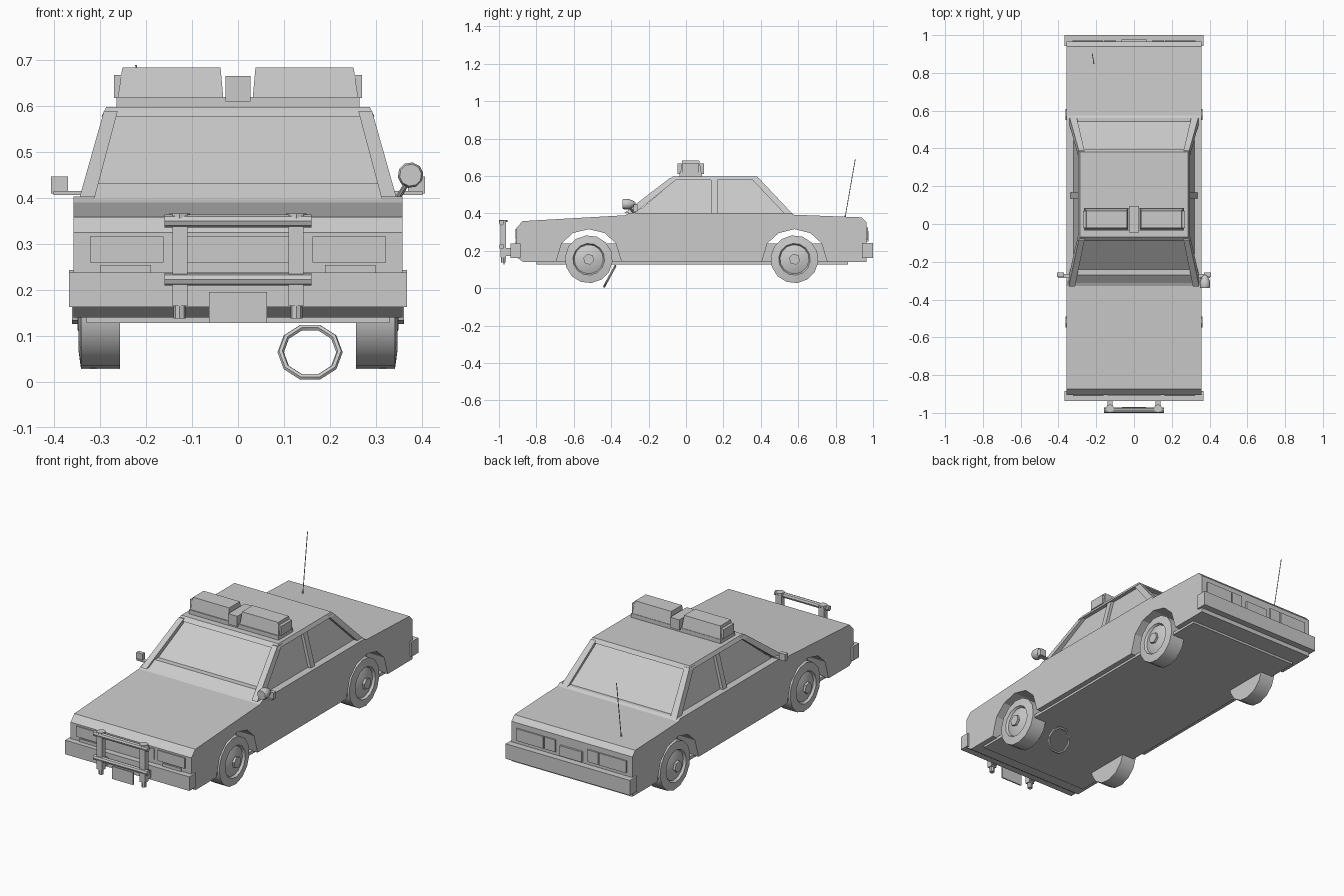
import bpy, bmesh
from math import cos, sin, pi, radians
from mathutils import Vector

if "Cube" in bpy.data.objects:
    bpy.data.objects.remove(bpy.data.objects["Cube"], do_unlink=True)

grey = bpy.data.materials.new("plain_grey")
grey.use_nodes = True
grey.diffuse_color = (0.6, 0.6, 0.6, 1)
grey.node_tree.nodes["Principled BSDF"].inputs["Base Color"].default_value = (0.6, 0.6, 0.6, 1)


def finish(name, bm, smooth=False):
    bmesh.ops.recalc_face_normals(bm, faces=bm.faces)
    mesh = bpy.data.meshes.new(name)
    bm.to_mesh(mesh)
    bm.free()
    mesh.materials.append(grey)
    obj = bpy.data.objects.new(name, mesh)
    bpy.context.collection.objects.link(obj)
    if smooth:
        bpy.ops.object.select_all(action='DESELECT')
        obj.select_set(True)
        bpy.context.view_layer.objects.active = obj
        bpy.ops.object.shade_smooth_by_angle(angle=radians(40))
    return obj


def mirror(obj):
    obj.modifiers.new("mirror", 'MIRROR')
    return obj


def hull(name, pts):
    bm = bmesh.new()
    for p in pts:
        bm.verts.new(p)
    bmesh.ops.convex_hull(bm, input=bm.verts)
    bmesh.ops.dissolve_limit(bm, angle_limit=0.01, verts=bm.verts, edges=bm.edges)
    return finish(name, bm)


def rect(x, y, z):
    return [(a, b, z) for a in x for b in y]


def box(name, x, y, z):
    return hull(name, rect(x, y, z[0]) + rect(x, y, z[1]))


def taper(name, low, high):
    """Solid between two level rectangles, each given as (x, y, z)."""
    return hull(name, rect(*low) + rect(*high))


def extrude_x(name, profile, half):
    bm = bmesh.new()
    face = bm.faces.new([bm.verts.new((-half, y, z)) for y, z in profile])
    new = bmesh.ops.extrude_face_region(bm, geom=[face], use_keep_orig=True)["geom"]
    bmesh.ops.translate(bm, vec=(2 * half, 0, 0),
                        verts=[v for v in new if isinstance(v, bmesh.types.BMVert)])
    return finish(name, bm)


def lathe(name, centre, axis, rings, sides):
    """Rings of (distance along axis, radius) turned about the axis."""
    centre, axis = Vector(centre), Vector(axis).normalized()
    u = axis.orthogonal().normalized()
    w = axis.cross(u)
    bm = bmesh.new()
    loops = []
    for d, r in rings:
        loops.append([bm.verts.new(centre + axis * d + (u * cos(a) + w * sin(a)) * r)
                      for a in (2 * pi * i / sides for i in range(sides))])
    for a, b in zip(loops, loops[1:]):
        for i in range(sides):
            j = (i + 1) % sides
            bm.faces.new((a[i], a[j], b[j], b[i]))
    bm.faces.new(loops[0])
    bm.faces.new(loops[-1])
    return finish(name, bm, True)


def tube(name, p, q, r, sides=8):
    d = Vector(q) - Vector(p)
    return lathe(name, p, d, [(0, r), (d.length, r)], sides)


# Body with wheel arches
AXLES = (-0.52, 0.58)
WHEEL_Z = 0.155
ARCH = [(0.175, 0.14), (0.145, 0.24), (0.085, 0.295), (0, 0.316),
        (-0.085, 0.295), (-0.145, 0.24), (-0.175, 0.14)]
profile = [(-0.87, 0.14), (-0.905, 0.165), (-0.905, 0.325), (-0.873, 0.359),
           (-0.327, 0.39), (-0.30, 0.403), (0.56, 0.403), (0.575, 0.393),
           (0.94, 0.379), (0.965, 0.353), (0.965, 0.14)]
for axle in reversed(AXLES):
    profile += [(axle + y, z) for y, z in ARCH]
extrude_x("body", profile, 0.358)
box("floor", (-0.25, 0.25), (-0.86, 0.95), (0.142, 0.24))
box("underbody_panel", (-0.33, 0.33), (-0.80, 0.865), (0.128, 0.145))

# Cabin
taper("window_glass", ((-0.322, 0.322), (-0.275, 0.55), 0.395),
      ((-0.275, 0.275), (-0.05, 0.365), 0.585))
taper("roof", ((-0.297, 0.297), (-0.09, 0.395), 0.578),
      ((-0.287, 0.287), (-0.07, 0.38), 0.598))
taper("windscreen_sill", ((-0.315, 0.315), (-0.315, -0.25), 0.395),
      ((-0.31, 0.31), (-0.27, -0.24), 0.432))
mirror(taper("front_pillar", ((0.312, 0.345), (-0.33, -0.275), 0.402),
             ((0.262, 0.292), (-0.085, -0.04), 0.59)))
mirror(taper("rear_pillar", ((0.305, 0.343), (0.53, 0.572), 0.395),
             ((0.262, 0.292), (0.345, 0.388), 0.59)))
mirror(taper("middle_pillar", ((0.31, 0.338), (0.135, 0.168), 0.40),
             ((0.265, 0.29), (0.135, 0.168), 0.585)))

# Roof light bar
box("light_bar_base", (-0.265, 0.265), (-0.035, 0.085), (0.595, 0.62))
mirror(taper("light_bar_lens", ((0.032, 0.262), (-0.03, 0.083), 0.618),
             ((0.038, 0.252), (-0.02, 0.07), 0.684)))
mirror(box("light_bar_end", (0.25, 0.27), (-0.02, 0.07), (0.618, 0.668)))
box("light_bar_centre", (-0.027, 0.027), (-0.045, 0.095), (0.61, 0.666))

# Bumpers
box("front_bumper", (-0.368, 0.368), (-0.937, -0.885), (0.163, 0.238))
box("rear_bumper", (-0.368, 0.368), (0.942, 1.0), (0.163, 0.243))

# Front panels
mirror(box("headlight", (0.162, 0.322), (-0.911, -0.903), (0.26, 0.316)))
mirror(box("indicator", (0.19, 0.30), (-0.911, -0.903), (0.236, 0.254)))
box("grille", (-0.14, 0.14), (-0.909, -0.903), (0.26, 0.316))

# Rear panels
mirror(box("tail_light", (0.165, 0.325), (0.963, 0.972), (0.26, 0.325)))
mirror(box("reverse_light", (0.095, 0.158), (0.963, 0.972), (0.26, 0.325)))
box("rear_plate", (-0.065, 0.065), (0.963, 0.976), (0.25, 0.305))

# Push bar
for label, z in (("upper", 0.35), ("lower", 0.223)):
    tube(label + "_push_tube", (-0.16, -0.986, z), (0.16, -0.986, z), 0.014)
mirror(box("push_bar_post", (0.11, 0.143), (-0.992, -0.963), (0.165, 0.36)))
mirror(tube("push_bar_cap", (0.127, -0.977, 0.355), (0.127, -0.977, 0.366), 0.022))
mirror(tube("push_bar_foot", (0.127, -0.977, 0.138), (0.127, -0.977, 0.17), 0.013))
mirror(box("push_bar_bracket", (0.115, 0.14), (-0.965, -0.93), (0.172, 0.215)))
box("front_plate", (-0.063, 0.063), (-0.977, -0.97), (0.128, 0.195))

# Wheels
for label, y in zip(("front", "rear"), AXLES):
    mirror(lathe(label + "_wheel", (0, y, WHEEL_Z), (1, 0, 0),
                 [(0.257, 0.08), (0.257, 0.128), (0.342, 0.128), (0.348, 0.085),
                  (0.336, 0.078), (0.35, 0.04)], 14))
    mirror(tube(label + "_hub", (0.34, y, WHEEL_Z), (0.362, y, WHEEL_Z), 0.03, 6))

# Door mirrors
mirror(box("door_mirror_arm", (0.32, 0.402), (-0.285, -0.265), (0.407, 0.415)))
mirror(box("door_mirror", (0.37, 0.407), (-0.28, -0.258), (0.41, 0.447)))

# Spotlight
lathe("spotlight", (0.376, -0.34, 0.45), (0, 1, 0),
      [(0, 0.024), (0.008, 0.028), (0.035, 0.028), (0.06, 0.016), (0.07, 0.006)], 10)
tube("spotlight_stem", (0.345, -0.27, 0.395), (0.37, -0.305, 0.435), 0.006)

# Aerial
tube("aerial", (-0.212, 0.85, 0.375), (-0.222, 0.905, 0.69), 0.002, 6)
tube("aerial_base", (-0.212, 0.85, 0.372), (-0.213, 0.853, 0.392), 0.004, 6)

# Steering ring
bpy.ops.mesh.primitive_torus_add(location=(0.157, -0.408, 0.064),
                                 rotation=(radians(61.5), 0, 0),
                                 major_segments=10, minor_segments=6,
                                 major_radius=0.064, minor_radius=0.007)
ring = bpy.context.object
ring.name = "steering_ring"
ring.data.materials.append(grey)
bpy.ops.object.shade_smooth_by_angle(angle=radians(40))
